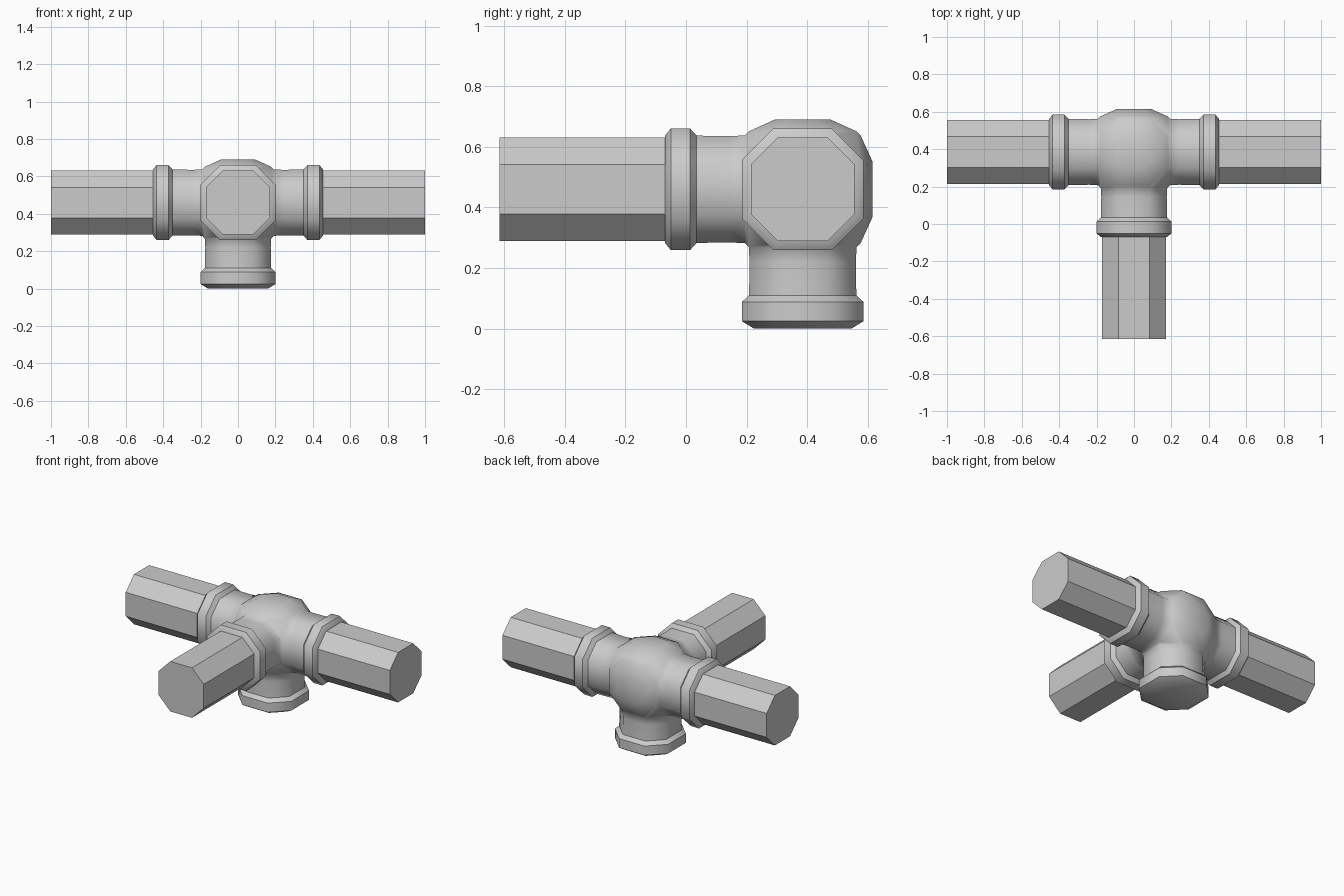
import bpy, bmesh, math
from itertools import permutations, product
from mathutils import Vector

if "Cube" in bpy.data.objects:
    bpy.data.objects.remove(bpy.data.objects["Cube"])

CENTRE = Vector((0, 0.385, 0.46))
LEFT, RIGHT, FRONT, DOWN = (Vector(v) for v in ((-1, 0, 0), (1, 0, 0), (0, -1, 0), (0, 0, -1)))
BACK, UP = -FRONT, -DOWN
FLAT = 0.478  # half flat length relative to the octagon's apothem


def finish(name, bm):
    bmesh.ops.recalc_face_normals(bm, faces=bm.faces)
    mesh = bpy.data.meshes.new(name)
    bm.to_mesh(mesh)
    bm.free()
    obj = bpy.data.objects.new(name, mesh)
    obj.location = CENTRE
    bpy.context.collection.objects.link(obj)
    return obj


def extrude_profile(bm, face, axis, start_radius, profile):
    """Extrude an octagon along axis through (distance, radius) steps."""
    radius = start_radius
    for dist, new_radius in profile:
        face = bmesh.ops.extrude_discrete_faces(bm, faces=[face])["faces"][0]
        for v in face.verts:
            side = v.co - axis * v.co.dot(axis)
            v.co = axis * dist + side * (new_radius / radius)
        radius = new_radius


def pipe(name, axis):
    """Straight eight-sided pipe running out of a collar."""
    r, f = 0.171, 0.171 * FLAT
    u = UP
    w = axis.cross(u)
    ring = [(r, -f), (r, f), (f, r), (-f, r), (-r, f), (-r, -f), (-f, -r), (f, -r)]
    bm = bmesh.new()
    ends = [[bm.verts.new(axis * d + u * a + w * b) for a, b in ring] for d in (0.42, 1.0)]
    for end in ends:
        bm.faces.new(end)
    for i in range(8):
        j = (i + 1) % 8
        bm.faces.new((ends[0][i], ends[0][j], ends[1][j], ends[1][i]))
    finish(name, bm)


# Hub: a solid with an octagon on each of its six sides
R = 0.178
bm = bmesh.new()
for p in permutations((0.191, R, R * FLAT)):
    for s in product((-1, 1), repeat=3):
        bm.verts.new([a * b for a, b in zip(p, s)])
bmesh.ops.convex_hull(bm, input=bm.verts)
bmesh.ops.dissolve_limit(bm, angle_limit=math.radians(1), verts=bm.verts, edges=bm.edges)
bm.normal_update()


def side_face(axis):
    return max(bm.faces, key=lambda f: f.normal.dot(axis) if len(f.verts) == 8 else -2)


sides = {name: (side_face(ax), ax) for name, ax in
         dict(left=LEFT, right=RIGHT, front=FRONT, down=DOWN, back=BACK, up=UP).items()}

# Arms with collars, and shallow domes on the closed sides
neck = [(0.24, 0.175), (0.35, 0.177), (0.372, 0.201), (0.435, 0.201)]
for name, (face, axis) in sides.items():
    if name in ("back", "up"):
        steps = [(0.23, 0.092)]
    elif name == "down":
        steps = neck + [(0.46, 0.16)]
    else:
        steps = neck + [(0.455, 0.176)]
    extrude_profile(bm, face, axis, R, steps)

body = finish("junction_body", bm)
bpy.context.view_layer.objects.active = body
body.select_set(True)
bpy.ops.object.shade_smooth_by_angle(angle=math.radians(46))

# Pipes
for name, axis in (("left_pipe", LEFT), ("right_pipe", RIGHT), ("front_pipe", FRONT)):
    pipe(name, axis)
